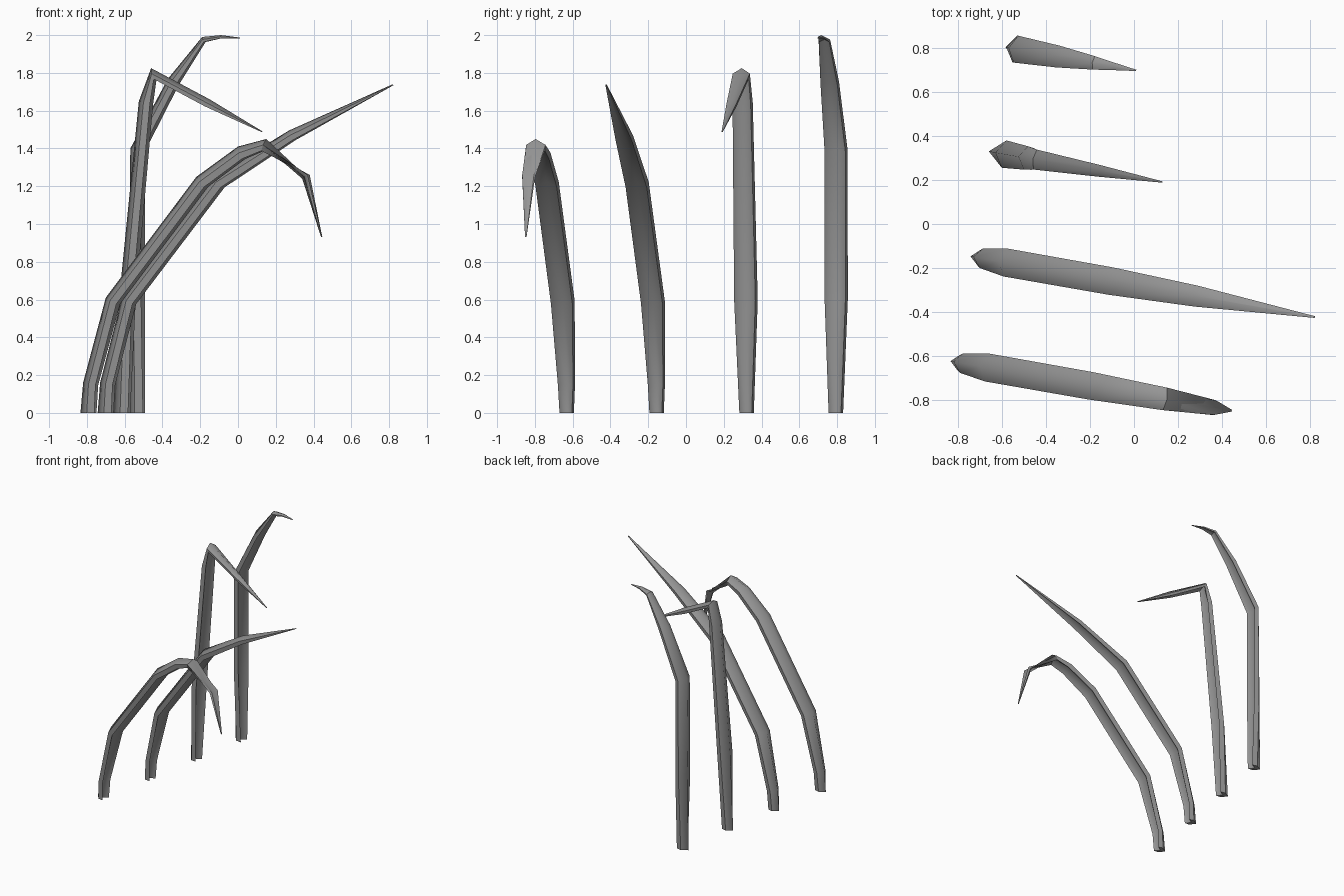
import bpy, bmesh, math
from mathutils import Vector

if "Cube" in bpy.data.objects:
    bpy.data.objects.remove(bpy.data.objects["Cube"])

LEAN = math.radians(-10)                       # all blades bend along this heading
FWD = Vector((math.cos(LEAN), math.sin(LEAN), 0))
SIDE = Vector((-math.sin(LEAN), math.cos(LEAN), 0))
UP = Vector((0, 0, 1))

# Folded-leaf section: (depth factor, width factor), back ridge to inner crease
SECTION = [(0, 0), (0.5, 1), (1, 0.9), (0.5, 0), (1, -0.9), (0.5, -1)]
SHARP_LINES = {1, 2, 4, 5}                     # rims stay crisp, ridge and crease are soft

# Each blade: y of the root, then stations (ridge x, z, half width, depth)
BLADES = {
    "grass_blade_front": (-0.623, [
        (-.834, 0, .037, .08), (-.82, .16, .045, .075), (-.70, .61, .064, .075),
        (-.22, 1.25, .063, .075), (0, 1.41, .056, .072), (.15, 1.45, .052, .065),
        (.34, 1.24, .035, .04), (.44, .93, .004, .006)]),
    "grass_blade_mid_front": (-0.147, [
        (-.743, 0, .037, .08), (-.73, .16, .045, .075), (-.615, .61, .064, .075),
        (-.13, 1.25, .063, .075), (.27, 1.495, .048, .058), (.82, 1.74, .004, .006)]),
    "grass_blade_mid_back": (0.33, [
        (-.66, 0, .037, .085), (-.63, .6, .063, .08), (-.525, 1.65, .054, .07),
        (-.46, 1.825, .046, .062), (-.15, 1.66, .027, .043), (.13, 1.49, .003, .005)]),
    "grass_blade_back": (0.803, [
        (-.584, 0, .037, .088), (-.58, .6, .062, .078), (-.57, 1.4, .062, .07),
        (-.37, 1.77, .05, .06), (-.19, 1.99, .031, .03), (-.09, 2.0, .017, .017),
        (.01, 1.987, .003, .004)]),
}

dark = bpy.data.materials.new("dark_grey")
dark.diffuse_color = (0.3, 0.3, 0.3, 1)
dark.use_nodes = True
dark.node_tree.nodes["Principled BSDF"].inputs["Base Color"].default_value = dark.diffuse_color


def make_blade(name, y0, stations):
    root = Vector((stations[0][0], y0, 0))
    pts = [root + FWD * ((x - root.x) / FWD.x) + UP * z for x, z, _, _ in stations]
    bm = bmesh.new()
    rings = []
    bends = []
    for i, (p, (_, _, width, depth)) in enumerate(zip(pts, stations)):
        # Mitred frame, flat on the ground at the root
        before = (p - pts[i - 1]).normalized() if i else UP
        after = (pts[i + 1] - p).normalized() if i + 1 < len(pts) else before
        bends.append(before.angle(after))
        tangent = (before + after).normalized() if i else UP
        inward = SIDE.cross(tangent).normalized()
        if inward.dot(FWD - UP) < 0:
            inward.negate()
        rings.append([bm.verts.new(p + inward * (f * depth) + SIDE * (s * width))
                      for f, s in SECTION])
    n = len(SECTION)
    for a, b in zip(rings, rings[1:]):
        for k in range(n):
            bm.faces.new((a[k], a[(k + 1) % n], b[(k + 1) % n], b[k]))
    # Root and tip caps
    for ring in (rings[0], rings[-1]):
        bm.faces.new((ring[0], ring[1], ring[2], ring[3]))
        bm.faces.new((ring[0], ring[3], ring[4], ring[5]))
    bmesh.ops.recalc_face_normals(bm, faces=bm.faces)
    # Smooth faces, crisp rims, root, tip and strong bends
    for face in bm.faces:
        face.smooth = True
    for a, b in zip(rings, rings[1:]):
        for k in SHARP_LINES:
            bm.edges.get((a[k], b[k])).smooth = False
    for i, ring in enumerate(rings):
        if i in (0, len(rings) - 1) or bends[i] > math.radians(35):
            for k in range(n):
                bm.edges.get((ring[k], ring[(k + 1) % n])).smooth = False
    mesh = bpy.data.meshes.new(name)
    bm.to_mesh(mesh)
    bm.free()
    mesh.materials.append(dark)
    bpy.context.collection.objects.link(bpy.data.objects.new(name, mesh))


for blade_name, (root_y, path) in BLADES.items():
    make_blade(blade_name, root_y, path)
